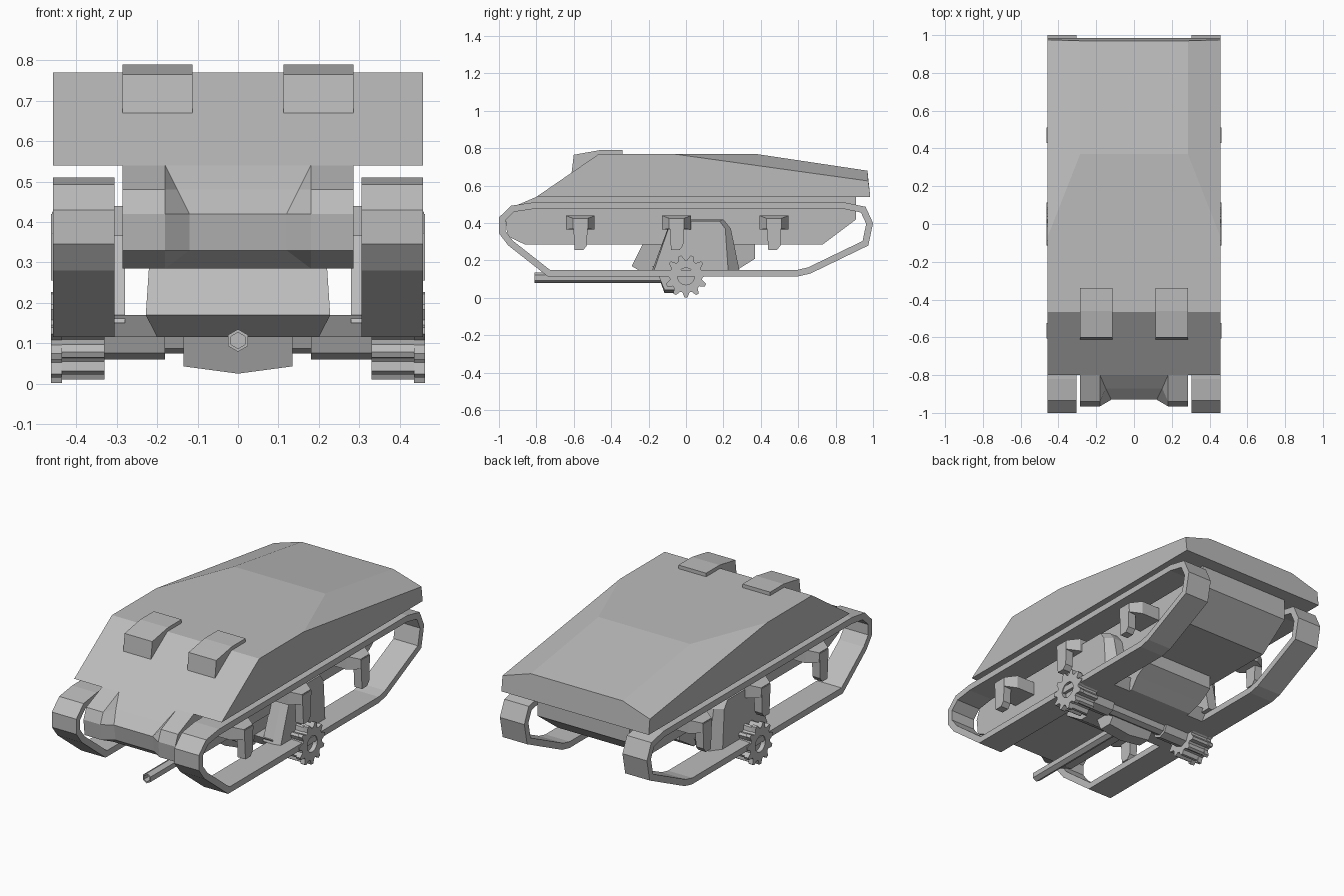
import bpy, bmesh, math
from mathutils import Vector

if "Cube" in bpy.data.objects:
    bpy.data.objects.remove(bpy.data.objects["Cube"])

grey = bpy.data.materials.new("plain_grey")
grey.use_nodes = True
COLOR = (0.5, 0.5, 0.5, 1)
grey.diffuse_color = COLOR
grey.node_tree.nodes["Principled BSDF"].inputs["Base Color"].default_value = COLOR


def finish(name, bm, mirror=False):
    bmesh.ops.recalc_face_normals(bm, faces=bm.faces)
    mesh = bpy.data.meshes.new(name)
    bm.to_mesh(mesh)
    bm.free()
    mesh.materials.append(grey)
    obj = bpy.data.objects.new(name, mesh)
    bpy.context.collection.objects.link(obj)
    if mirror:
        obj.modifiers.new("Mirror", 'MIRROR')
    return obj


def loft(name, rings, mirror=False, loop=False):
    """Skin equal-length closed rings; cap the ends or join them in a loop."""
    bm = bmesh.new()
    vs = [[bm.verts.new(p) for p in r] for r in rings]
    n = len(vs[0])
    pairs = list(zip(vs, vs[1:])) + ([(vs[-1], vs[0])] if loop else [])
    for a, b in pairs:
        for i in range(n):
            j = (i + 1) % n
            bm.faces.new((a[i], a[j], b[j], b[i]))
    if not loop:
        bm.faces.new(vs[0])
        bm.faces.new(vs[-1])
    return finish(name, bm, mirror)


def side(profile, x):
    return [(x, y, z) for y, z in profile]


def extrude(name, profile, x0, x1, mirror=False):
    return loft(name, [side(profile, x0), side(profile, x1)], mirror)


def circle(radius, sides, cy=0.0, cz=0.115):
    return [(cy + radius * math.cos(math.tau * i / sides),
             cz + radius * math.sin(math.tau * i / sides)) for i in range(sides)]


# Upper hull: a symmetric shell with a sloped tail and cut rear shoulders
bm = bmesh.new()


def pair(x, y, z):
    return bm.verts.new((x, y, z)), bm.verts.new((-x, y, z))


W = 0.458
nose, brow = pair(W, -0.8, 0.54), pair(W, -0.465, 0.77)
shoulder, ridge = pair(W, -0.07, 0.77), pair(0.285, 0.37, 0.77)
tail, corner, rear = pair(0.285, 0.97, 0.68), pair(W, 0.975, 0.625), pair(W, 0.985, 0.54)
for s in (0, 1):
    bm.faces.new((nose[s], brow[s], shoulder[s], corner[s], rear[s]))
    bm.faces.new((shoulder[s], ridge[s], tail[s], corner[s]))
bm.faces.new((nose[0], brow[0], brow[1], nose[1]))
bm.faces.new((brow[0], shoulder[0], ridge[0], ridge[1], shoulder[1], brow[1]))
bm.faces.new((ridge[0], tail[0], tail[1], ridge[1]))
bm.faces.new((tail[0], corner[0], rear[0], rear[1], corner[1], tail[1]))
bm.faces.new((nose[0], rear[0], rear[1], nose[1]))
finish("upper_hull", bm)

# Lower hull: full-width cheeks and a recessed centre nose
back = [(0.73, 0.285), (0.91, 0.42), (0.91, 0.54)]
cheek = [(-0.8, 0.54), (-0.94, 0.48), (-0.965, 0.42), (-0.955, 0.33), (-0.86, 0.285)] + back
centre = [(-0.8, 0.54), (-0.87, 0.48), (-0.93, 0.42), (-0.915, 0.33), (-0.86, 0.285)] + back
recess = [(x, y, z) for x, (y, z) in zip((0.18, 0.15, 0.12, 0.12, 0.18, 0.18, 0.18, 0.18), centre)]
loft("lower_hull", [side(cheek, 0.285), side(cheek, 0.18), recess,
                    [(-x, y, z) for x, y, z in recess],
                    side(cheek, -0.18), side(cheek, -0.285)])

# Tracks: a closed band with constant thickness
outer = [(-1, 0.43), (-0.935, 0.493), (-0.82, 0.51), (0.85, 0.51), (0.96, 0.487),
         (1, 0.40), (0.975, 0.28), (0.665, 0.13), (0.6, 0.115), (-0.74, 0.115),
         (-0.95, 0.28), (-1, 0.345)]


def inset(points, d):
    result = []
    for i, p in enumerate(points):
        p = Vector(p)
        a = (p - Vector(points[i - 1])).normalized()
        b = (Vector(points[(i + 1) % len(points)]) - p).normalized()
        na, nb = Vector((a.y, -a.x)), Vector((b.y, -b.x))
        m = (na + nb).normalized()
        result.append(tuple(p + m * d / m.dot(na)))
    return result


inner = inset(outer, 0.035)
loft("tracks", [side(outer, 0.305), side(outer, 0.457),
                side(inner, 0.457), side(inner, 0.305)], mirror=True, loop=True)

# Suspension brackets: a tapered head with a drooping leg
for i, y in enumerate((-0.565, -0.05, 0.47)):
    def block(x, half, z0, z1):
        return [(x, y - half, z0), (x, y + half, z0), (x, y + half, z1), (x, y - half, z1)]

    loft(f"bracket_head_{i + 1}", [block(0.28, 0.077, 0.365, 0.44),
                                   block(0.40, 0.077, 0.365, 0.44),
                                   block(0.46, 0.04, 0.37, 0.425)], True)
    leg = [(y - 0.04, 0.42), (y + 0.04, 0.42), (y + 0.035, 0.28),
           (y + 0.015, 0.255), (y - 0.03, 0.255)]
    extrude(f"bracket_leg_{i + 1}", leg, 0.415, 0.463, True)

# Turret slung below the hull, with side housings beside the drive wheels
turret = [(-0.23, 0.29), (-0.29, 0.17), (-0.2, 0.115), (0.22, 0.115),
          (0.29, 0.16), (0.37, 0.21), (0.37, 0.29)]
loft("turret", [[(s * x, y, z) for x, (y, z) in
                 zip((0.22, 0.228, 0.2, 0.2, 0.22, 0.22, 0.22), turret)] for s in (1, -1)])
housing = [(-0.18, 0.15), (-0.08, 0.42), (0.2, 0.42), (0.24, 0.37), (0.285, 0.15)]
housing_face = [(-0.17, 0.15), (-0.08, 0.41), (0.18, 0.41), (0.21, 0.37), (0.225, 0.15)]
loft("side_housings", [side(housing, 0.28), side(housing, 0.34),
                       side(housing_face, 0.385)], True)
arm = [(-0.18, 0.17), (-0.15, 0.115), (0.2, 0.115), (0.24, 0.17)]
extrude("turret_arms", arm, 0.2, 0.34, True)

# Gun mount and hexagonal barrel
loft("gun_mount", [[(0.135, y, 0.125), (-0.135, y, 0.125), (-0.135, y + d, 0.043),
                    (0, y + d, 0.025), (0.135, y + d, 0.043)]
                   for y, d in ((-0.15, 0.035), (0.02, -0.06))])
barrel = [(z, x) for x, z in circle(0.028, 6, 0.107, 0)]
loft("gun_barrel", [[(x, y, z) for x, z in
                     [(r * math.sin(math.tau * i / 6), 0.107 + r * math.cos(math.tau * i / 6))
                      for i in range(6)]]
                    for y, r in ((-0.76, 0.02), (-0.81, 0.02), (-0.81, 0.028), (-0.1, 0.028))])

# Drive axle, sleeves and toothed wheels
extrude("axle", circle(0.04, 8), -0.44, 0.44)
extrude("axle_sleeves", circle(0.055, 8), 0.18, 0.36, True)
TEETH = 11


def gear(radius, root):
    return [((radius if i % 4 < 2 else root) * math.cos(math.tau * (i + 0.5) / (4 * TEETH)),
             0.115 + (radius if i % 4 < 2 else root) * math.sin(math.tau * (i + 0.5) / (4 * TEETH)))
            for i in range(4 * TEETH)]


extrude("drive_drums", gear(0.105, 0.085), 0.33, 0.437, True)
rim, hole = gear(0.114, 0.088), circle(0.045, 4 * TEETH)
loft("drive_wheels", [side(rim, 0.435), side(rim, 0.462),
                      side(hole, 0.462), side(hole, 0.435)], True, True)

# Roof hatches over the front slope
hatch = [(-0.612, 0.665), (-0.6, 0.765), (-0.46, 0.79), (-0.34, 0.79), (-0.34, 0.768), (-0.46, 0.768)]
extrude("roof_hatches", hatch, 0.113, 0.285, True)
